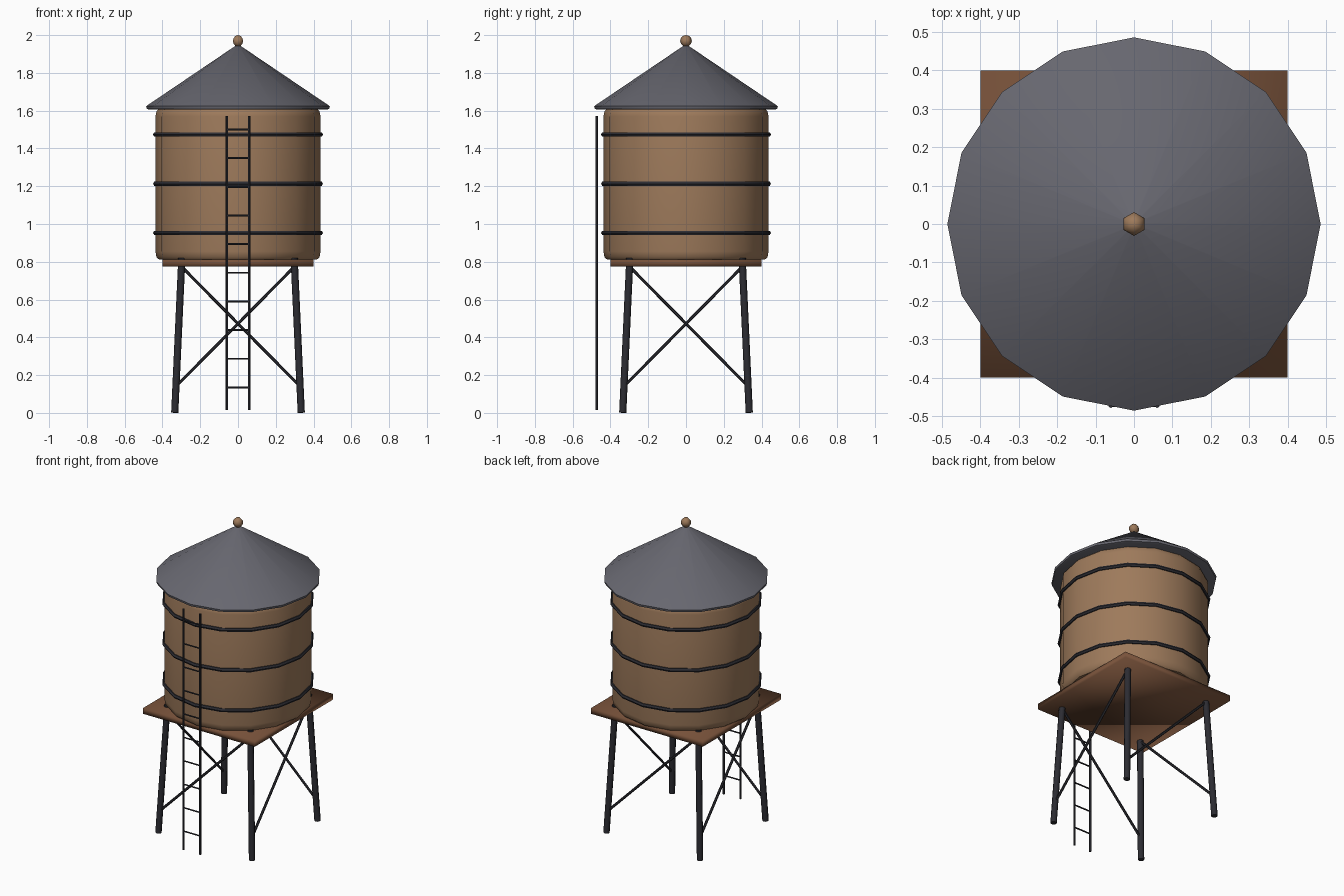
import bpy, bmesh, math
from mathutils import Vector

if "Cube" in bpy.data.objects:
    bpy.data.objects.remove(bpy.data.objects["Cube"])

SIDES = 16


def material(name, rgb):
    mat = bpy.data.materials.new(name)
    mat.use_nodes = True
    mat.diffuse_color = (*rgb, 1)
    mat.node_tree.nodes["Principled BSDF"].inputs["Base Color"].default_value = (*rgb, 1)
    return mat


wood = material("tank wood", (0.34, 0.195, 0.105))
deck_wood = material("deck wood", (0.19, 0.085, 0.043))
slate = material("roof grey", (0.135, 0.135, 0.16))
iron = material("dark iron", (0.025, 0.025, 0.032))


def finish(name, bm, mat, angle=40):
    bmesh.ops.recalc_face_normals(bm, faces=bm.faces)
    mesh = bpy.data.meshes.new(name)
    bm.to_mesh(mesh)
    bm.free()
    mesh.materials.append(mat)
    obj = bpy.data.objects.new(name, mesh)
    bpy.context.collection.objects.link(obj)
    bpy.ops.object.select_all(action='DESELECT')
    obj.select_set(True)
    bpy.context.view_layer.objects.active = obj
    bpy.ops.object.shade_smooth_by_angle(angle=math.radians(angle))
    return obj


def loft(bm, rings, closed=False):
    """Skin a list of vertex rings; cap the ends unless the loop is closed."""
    n = len(rings[0])
    pairs = list(zip(rings, rings[1:]))
    if closed:
        pairs.append((rings[-1], rings[0]))
    for a, b in pairs:
        for i in range(n):
            j = (i + 1) % n
            bm.faces.new((a[i], a[j], b[j], b[i]))
    if not closed:
        bm.faces.new(rings[0][::-1])
        bm.faces.new(rings[-1])


def lathe(name, profile, mat, closed=False):
    bm = bmesh.new()
    turns = [math.tau * i / SIDES for i in range(SIDES)]
    rings = [[bm.verts.new((r * math.cos(t), r * math.sin(t), z)) for t in turns]
             for r, z in profile]
    loft(bm, rings, closed)
    return finish(name, bm, mat)


def rod(name, start, end, radius, sides, mat=iron):
    start, end = Vector(start), Vector(end)
    axis = end - start
    bm = bmesh.new()
    bmesh.ops.create_cone(bm, cap_ends=True, segments=sides, radius1=radius,
                          radius2=radius, depth=axis.length)
    bmesh.ops.transform(bm, verts=bm.verts,
                        matrix=axis.to_track_quat('Z', 'Y').to_matrix().to_4x4())
    bmesh.ops.translate(bm, verts=bm.verts, vec=(start + end) / 2)
    return finish(name, bm, mat, 50)


# Tank with softened rims
lathe("tank", [(0.418, 0.812), (0.432, 0.825), (0.437, 0.855),
               (0.437, 1.57), (0.432, 1.595), (0.418, 1.61)], wood)

# Conical roof with a chamfered eave
lathe("roof", [(0.474, 1.606), (0.483, 1.61), (0.486, 1.624), (0.008, 1.947)], slate)

# Hoops around the tank
for i, z in enumerate((0.953, 1.213, 1.474)):
    section = [(0.437 + 0.013 * math.cos(a), z + 0.013 * math.sin(a))
               for a in (math.tau * k / 6 for k in range(6))]
    lathe(f"hoop_{i + 1}", section, iron, closed=True)

# Finial ball
bm = bmesh.new()
bmesh.ops.create_uvsphere(bm, u_segments=6, v_segments=6, radius=0.031)
bmesh.ops.translate(bm, verts=bm.verts, vec=(0, 0, 1.969))
finial = finish("finial", bm, wood, 65)

# Square deck, softly shaded all over
bm = bmesh.new()
bmesh.ops.create_cube(bm, size=1)
bmesh.ops.scale(bm, verts=bm.verts, vec=(0.8, 0.8, 0.037))
bmesh.ops.translate(bm, verts=bm.verts, vec=(0, 0, 0.794))
finish("deck", bm, deck_wood, 180)

# Splayed legs, and one diagonal brace per side
corners = [(-1, -1), (1, -1), (1, 1), (-1, 1)]
names = ["front_right", "front_left", "back_left", "back_right"]


def on_leg(corner, z):
    spread = 0.335 - 0.046 * z
    return (corner[0] * spread, corner[1] * spread, z)


for i, corner in enumerate(corners):
    rod(f"{names[i]}_leg", on_leg(corner, 0.001), on_leg(corner, 0.82), 0.019, 8)
    rod(f"{names[i]}_brace", on_leg(corner, 0.14),
        on_leg(corners[(i + 1) % 4], 0.775), 0.008, 6)

# Ladder standing in front
LADDER_Y = -0.472
for side, x in (("right", -0.06), ("left", 0.06)):
    rod(f"ladder_{side}_rail", (x, LADDER_Y, 0.015), (x, LADDER_Y, 1.573), 0.007, 6)
for i in range(10):
    z = 0.135 + 0.1517 * i
    rod(f"ladder_rung_{i + 1}", (-0.06, LADDER_Y, z), (0.06, LADDER_Y, z), 0.005, 6)
